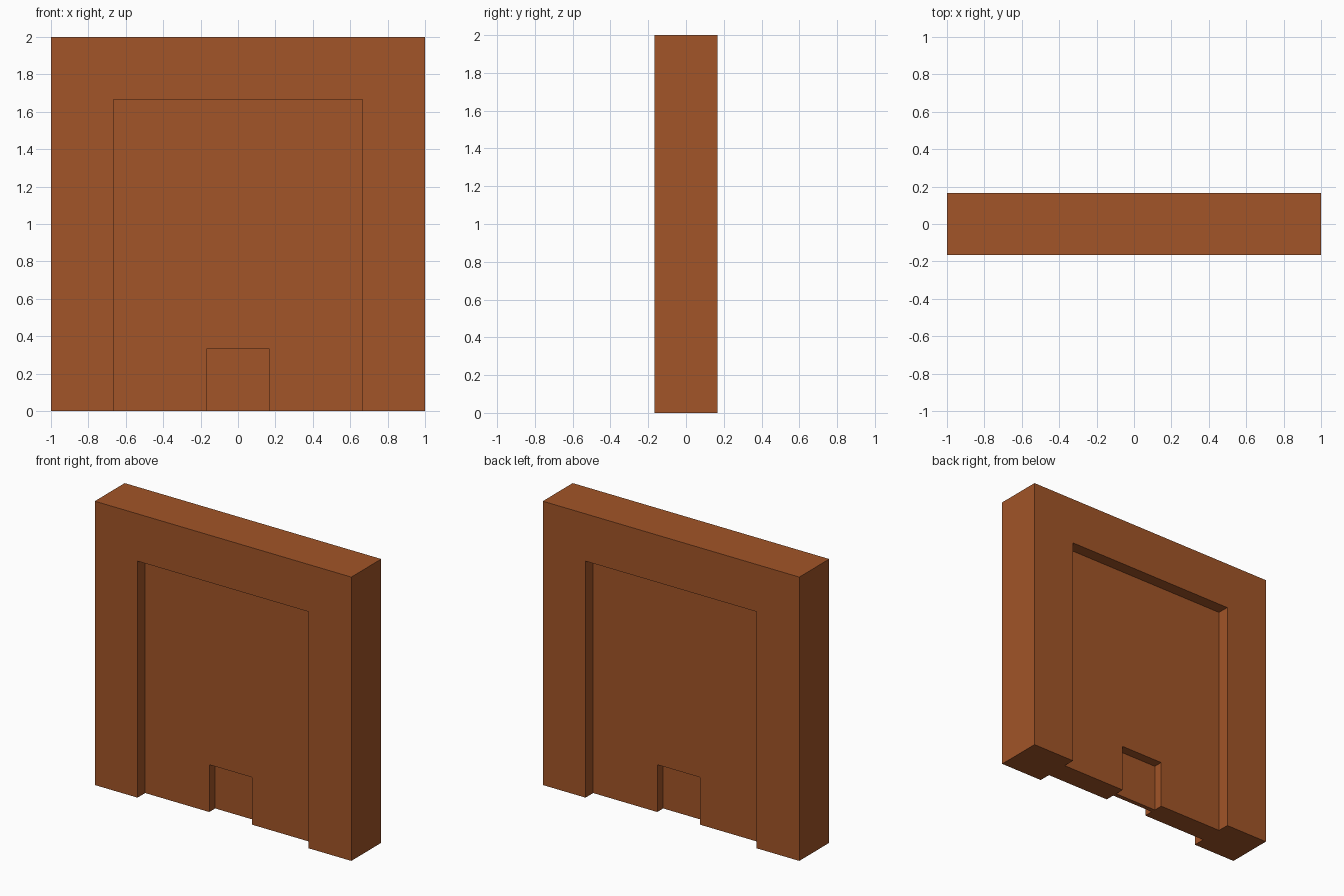
import bpy

if "Cube" in bpy.data.objects:
    bpy.data.objects.remove(bpy.data.objects["Cube"])

WIDTH, DEPTH, HEIGHT = 2.0, 1 / 3, 2.0
OUTER, INNER = 0.085, 0.066  # depth of each recess step


def box(name, w, d, z0, z1, y=0.0):
    bpy.ops.mesh.primitive_cube_add(size=1, location=(0, y, (z0 + z1) / 2))
    ob = bpy.context.object
    ob.name = name
    ob.scale = (w, d, z1 - z0)
    bpy.ops.object.transform_apply(location=True, rotation=False, scale=True)
    return ob


def cut(target, cutter):
    mod = target.modifiers.new("recess", 'BOOLEAN')
    mod.operation = 'DIFFERENCE'
    mod.solver = 'EXACT'
    mod.object = cutter
    cutter.hide_render = True
    bpy.context.view_layer.objects.active = target
    bpy.ops.object.modifier_apply(modifier=mod.name)
    bpy.data.objects.remove(cutter)


# Wall slab
wall = box("wall_panel", WIDTH, DEPTH, 0, HEIGHT)

# Stepped recesses, same on front and back, open at the bottom
for side in (-1, 1):
    for w, top, depth in ((4 / 3, 5 / 3, OUTER), (1 / 3, 1 / 3, OUTER + INNER)):
        face = side * DEPTH / 2
        cut(wall, box("recess_cutter", w, depth * 2, -0.2, top, face))

# Brown finish
brown = bpy.data.materials.new("brown")
brown.diffuse_color = (0.36, 0.09, 0.021, 1)
brown.use_nodes = True
brown.node_tree.nodes["Principled BSDF"].inputs["Base Color"].default_value = brown.diffuse_color
wall.data.materials.clear()
wall.data.materials.append(brown)
for poly in wall.data.polygons:
    poly.material_index = 0
